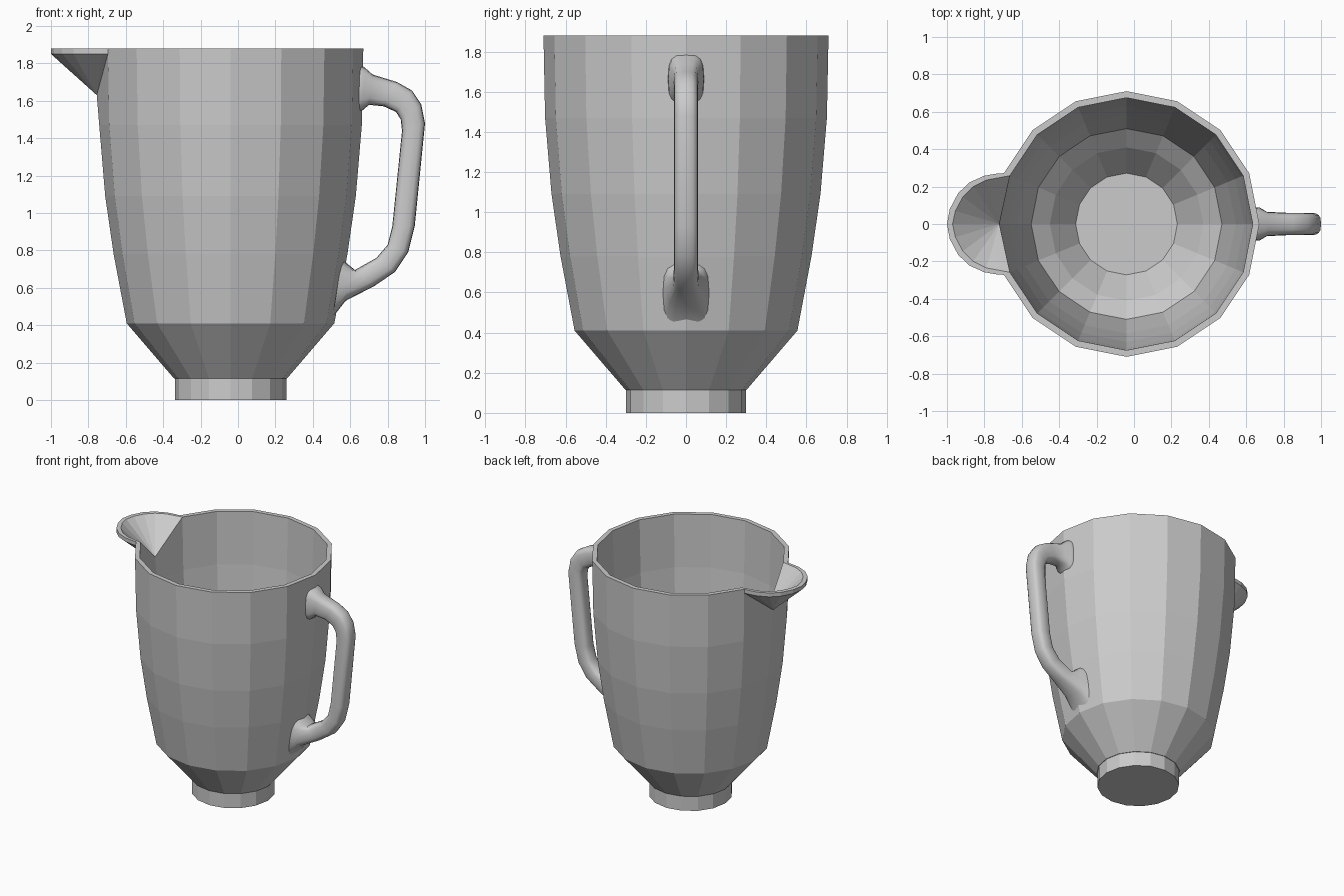
import bpy, bmesh, math
from mathutils import Vector

cube = bpy.data.objects.get("Cube")
if cube:
    bpy.data.objects.remove(cube)

grey = bpy.data.materials.new("light grey")
grey.use_nodes = True
colour = (0.6, 0.6, 0.6, 1)
grey.diffuse_color = colour
grey.node_tree.nodes["Principled BSDF"].inputs["Base Color"].default_value = colour

SIDES, CX, TOP = 16, -0.04, 1.88
SPOUT = SIDES // 2          # column of the wall that faces the spout


def finish(bm, name):
    bmesh.ops.recalc_face_normals(bm, faces=bm.faces)
    mesh = bpy.data.meshes.new(name)
    bm.to_mesh(mesh)
    bm.free()
    mesh.materials.append(grey)
    obj = bpy.data.objects.new(name, mesh)
    bpy.context.collection.objects.link(obj)
    return obj


def wall(bm, profile, apex, half_lip, lip_drop):
    """Turn a profile into a shell whose rim opens into a spout; return the rim loop."""
    rings = []
    for r, z in profile:
        angles = [2 * math.pi * i / SIDES for i in range(SIDES)]
        rings.append([bm.verts.new((CX + r * math.cos(a), r * math.sin(a), z)) for a in angles])
    bm.faces.new(rings[0])
    for k, (low, high) in enumerate(zip(rings, rings[1:])):
        for i in range(SIDES):
            if k == len(rings) - 2 and i in (SPOUT - 1, SPOUT):
                continue
            j = (i + 1) % SIDES
            bm.faces.new((low[i], low[j], high[j], high[i]))
    low, high = rings[-2], rings[-1]
    start, end = high[SPOUT - 1], high[SPOUT + 1]
    tip = high[SPOUT]
    tip.co = apex

    # pouring lip, mirrored about y = 0
    outline = half_lip + [(x, -y) for x, y in half_lip[-2::-1]]
    chain = [start] + [bm.verts.new((x, y, TOP)) for x, y in outline] + [end]
    under = chain
    if lip_drop:
        under = [bm.verts.new(v.co - Vector((0, 0, lip_drop))) for v in chain]
        for a, b, c, d in zip(chain, chain[1:], under[1:], under):
            bm.faces.new((a, b, c, d))
    for a, b in zip(under, under[1:]):
        bm.faces.new((a, b, tip))
    for base, top, edge in ((low[SPOUT - 1], start, under[0]), (low[SPOUT + 1], end, under[-1])):
        corner = [base, low[SPOUT], tip, edge]
        bm.faces.new(corner + ([top] if top != edge else []))
    return high[:SPOUT - 1] + chain + high[SPOUT + 2:]


# jug: outer skin, inner skin and the flat rim joining them
bm = bmesh.new()
outer = [(0.298, 0), (0.298, 0.115), (0.302, 0.115), (0.555, 0.41), (0.625, 0.78),
         (0.67, 1.09), (0.702, 1.47), (0.71, TOP)]
inner = [(0.272, 0.15), (0.41, 0.33), (0.51, 0.42), (0.585, 0.78), (0.63, 1.09),
         (0.662, 1.47), (0.675, TOP)]
outer_lip = [(-0.73, 0.27), (-0.80, 0.258), (-0.88, 0.222), (-0.94, 0.165), (-0.985, 0.08), (-1, 0)]
inner_lip = [(-0.735, 0.245), (-0.79, 0.235), (-0.86, 0.2), (-0.915, 0.145), (-0.955, 0.07), (-0.97, 0)]
rim_out = wall(bm, outer, (-0.755, 0, 1.63), outer_lip, 0.03)
rim_in = wall(bm, inner, (-0.72, 0, 1.65), inner_lip, 0)
for i in range(len(rim_out)):
    bm.faces.new((rim_out[i - 1], rim_out[i], rim_in[i], rim_in[i - 1]))
finish(bm, "jug_body")

# handle: rounded sections between outer and inner edge points (x, z), with half width
sections = [
    ((0.645, 1.79), (0.645, 1.535), 0.09),
    ((0.675, 1.78), (0.668, 1.55), 0.088),
    ((0.72, 1.74), (0.70, 1.578), 0.065),
    ((0.85, 1.70), (0.78, 1.57), 0.06),
    ((0.93, 1.655), (0.845, 1.54), 0.06),
    ((0.98, 1.58), (0.87, 1.50), 0.06),
    ((1.0, 1.48), (0.877, 1.44), 0.06),
    ((0.945, 0.93), (0.825, 0.93), 0.06),
    ((0.91, 0.79), (0.80, 0.83), 0.06),
    ((0.84, 0.685), (0.74, 0.76), 0.06),
    ((0.73, 0.61), (0.625, 0.695), 0.065),
    ((0.575, 0.53), (0.595, 0.72), 0.10),
    ((0.505, 0.44), (0.555, 0.755), 0.115),
]


def rounded(value):
    return math.copysign(abs(value) ** 0.65, value)


bm = bmesh.new()
loops = []
for (ox, oz), (ix, iz), width in sections:
    a, b = Vector((ox, 0, oz)), Vector((ix, 0, iz))
    loop = []
    for i in range(SIDES):
        t = 2 * math.pi * i / SIDES
        p = (a + b) / 2 + (a - b) / 2 * rounded(math.cos(t))
        p.y = width * rounded(math.sin(t))
        loop.append(bm.verts.new(p))
    loops.append(loop)
for lo, hi in zip(loops, loops[1:]):
    for i in range(SIDES):
        bm.faces.new((lo[i - 1], lo[i], hi[i], hi[i - 1]))
bm.faces.new(loops[0])
bm.faces.new(loops[-1])
handle = finish(bm, "handle")
bpy.ops.object.select_all(action='DESELECT')
handle.select_set(True)
bpy.context.view_layer.objects.active = handle
bpy.ops.object.shade_smooth_by_angle(angle=math.radians(50))
